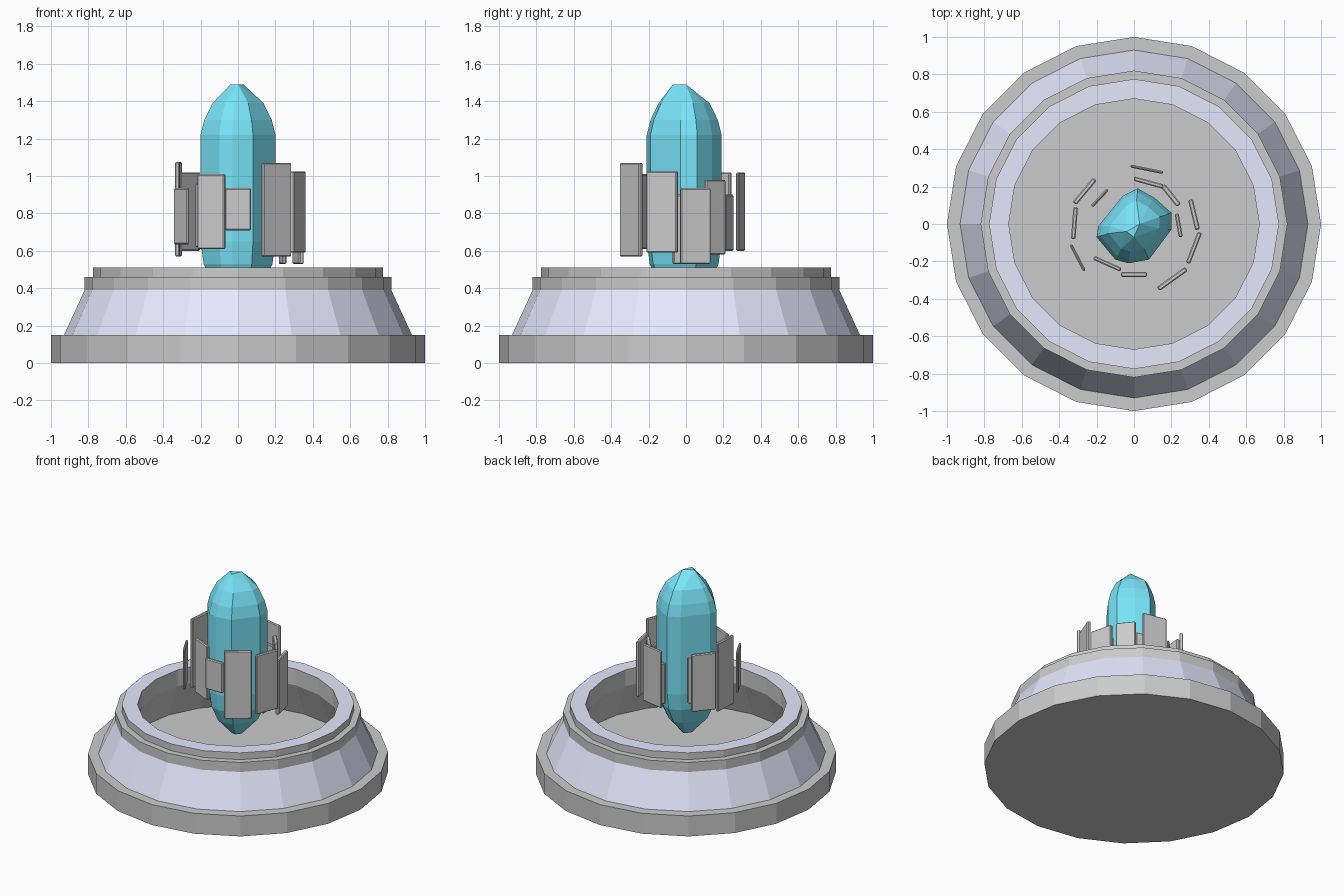
import bpy, bmesh
from math import cos, sin, pi, atan2, hypot
from mathutils import Matrix, Vector

if "Cube" in bpy.data.objects:
    bpy.data.objects.remove(bpy.data.objects["Cube"])


def material(name, rgb):
    m = bpy.data.materials.new(name)
    m.diffuse_color = (*rgb, 1)
    m.use_nodes = True
    m.node_tree.nodes["Principled BSDF"].inputs["Base Color"].default_value = m.diffuse_color
    return m


def finish(bm, name, mats=()):
    bmesh.ops.recalc_face_normals(bm, faces=bm.faces[:])
    me = bpy.data.meshes.new(name)
    bm.to_mesh(me)
    bm.free()
    for m in mats:
        me.materials.append(m)
    ob = bpy.data.objects.new(name, me)
    bpy.context.collection.objects.link(ob)
    return ob


stone = material("stone", (0.8, 0.8, 0.8))
lilac = material("lilac", (0.8, 0.8, 1.0))
teal = material("teal", (0.19, 0.78, 0.95))

# Stepped hollow pedestal: 20-sided lathe, lilac on the slope and the rim
SIDES = 20
profile = [(1, 0), (1, .15), (.93, .15), (.82, .39), (.82, .46), (.775, .46),
           (.775, .51), (.67, .51), (.67, .39), (.77, .14)]
lilac_segments = {2, 6}
bm = bmesh.new()
rings = [[bm.verts.new((r * cos(2 * pi * i / SIDES), r * sin(2 * pi * i / SIDES), z))
          for i in range(SIDES)] for r, z in profile]
for s, (a, b) in enumerate(zip(rings, rings[1:])):
    for i in range(SIDES):
        j = (i + 1) % SIDES
        f = bm.faces.new((a[i], a[j], b[j], b[i]))
        f.material_index = 1 if s in lilac_segments else 0
bm.faces.new(rings[0][::-1])
bm.faces.new(rings[-1])
finish(bm, "pedestal", (stone, lilac))

# Floating faceted crystal: convex hull of scaled irregular outlines
outline = [(.02, .19), (.11, .14), (.20, .06), (.20, -.03), (.08, -.19),
           (-.03, -.21), (-.10, -.19), (-.20, -.07), (-.19, -.01), (-.06, .15)]
levels = [(.305, .18), (.42, .68), (.53, .92), (.65, 1), (1.22, 1), (1.30, .90), (1.39, .68)]
bm = bmesh.new()
for z, k in levels:
    for x, y in outline:
        bm.verts.new((x * k, y * k - .01 * (1 - k), z))
for x, y in [(-.04, -.04), (.0, -.07), (.03, .0)]:
    bm.verts.new((x, y, 1.49))
hull = bmesh.ops.convex_hull(bm, input=bm.verts[:])
bmesh.ops.delete(bm, geom=[v for v in bm.verts if not v.link_faces], context='VERTS')
bmesh.ops.dissolve_limit(bm, angle_limit=.06, verts=bm.verts[:], edges=bm.edges[:])
finish(bm, "crystal", (teal,))


# Floating plates around the crystal: two plan ends, bottom, top, thickness
def plate(name, x0, y0, x1, y1, z0, z1, t=.026):
    bm = bmesh.new()
    bmesh.ops.create_cube(bm, size=1)
    bmesh.ops.scale(bm, vec=(hypot(x1 - x0, y1 - y0), t, z1 - z0), verts=bm.verts[:])
    bmesh.ops.bevel(bm, geom=bm.edges[:], offset=.006, segments=1, affect='EDGES')
    turn = Matrix.Rotation(atan2(y1 - y0, x1 - x0), 4, 'Z')
    centre = Vector(((x0 + x1) / 2, (y0 + y1) / 2, (z0 + z1) / 2))
    bm.transform(Matrix.Translation(centre) @ turn)
    finish(bm, name)


plates = [
    (-.02, .310, .155, .275, .60, 1.02, .016),
    (.00, .243, .155, .200, .60, .90, .024),
    (.155, .205, .24, .10, .58, .98, .028),
    (.228, .055, .25, -.07, .53, .90, .022),
    (.302, .13, .34, -.03, .53, .935, .026),
    (.352, -.045, .288, -.21, .59, 1.025, .024),
    (.28, -.24, .13, -.347, .57, 1.07, .026),
    (-.07, -.27, .07, -.27, .71, .935, .026),
    (-.215, -.18, -.07, -.245, .61, 1.01, .022),
    (-.338, -.11, -.265, -.25, .635, .935, .016),
    (-.325, -.08, -.312, .09, .57, 1.075, .024),
    (-.318, .11, -.21, .24, .60, 1.02, .026),
    (-.225, .095, -.14, .185, .62, .96, .016),
]
for n, p in enumerate(plates, 1):
    plate(f"floating_plate_{n:02d}", *p)
